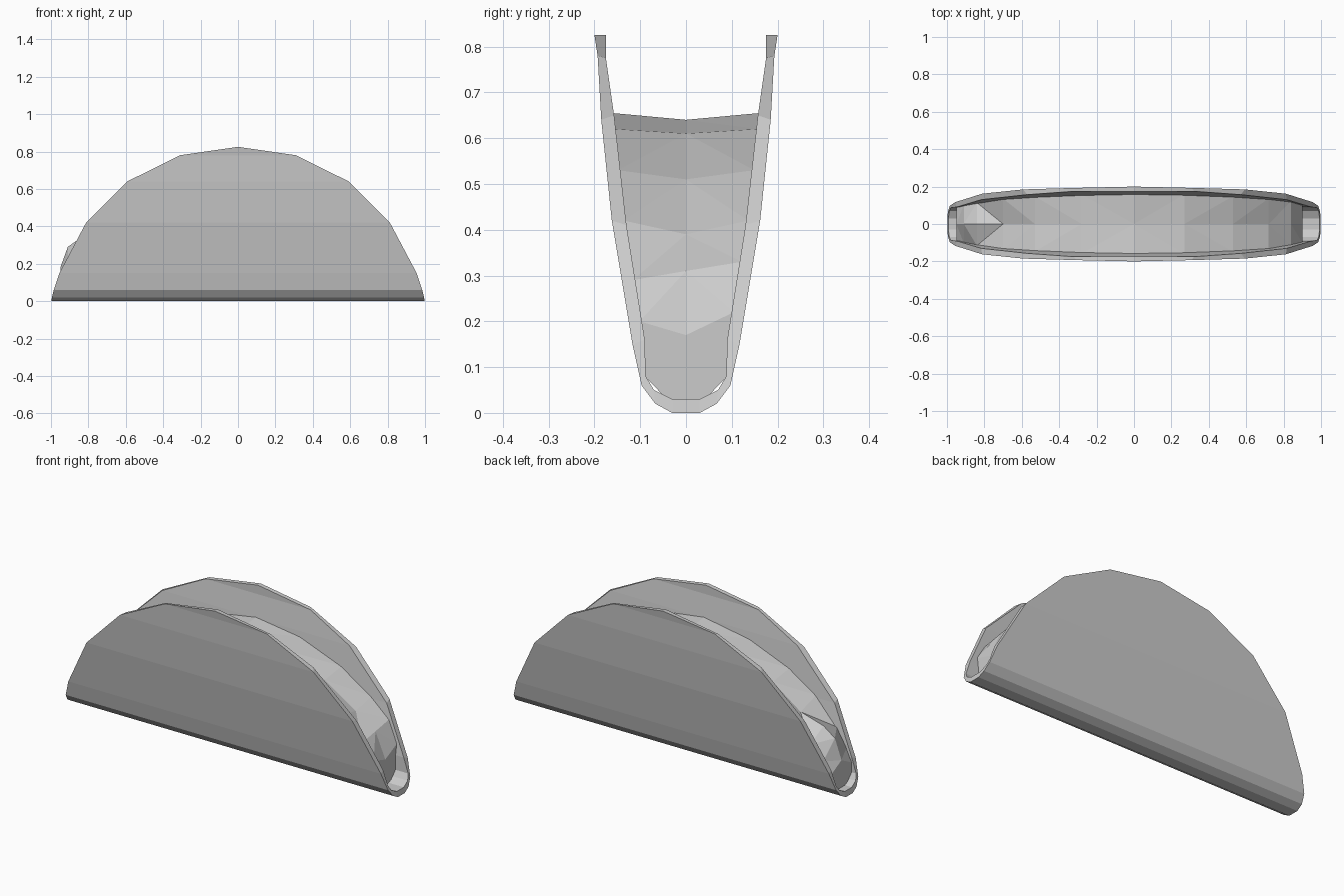
import bpy
import bmesh

cube = bpy.data.objects.get("Cube")
if cube:
    bpy.data.objects.remove(cube, do_unlink=True)

# One plain grey for everything
grey = bpy.data.materials.new("light grey")
grey.use_nodes = True
grey.diffuse_color = (0.6, 0.6, 0.6, 1)
bsdf = next(n for n in grey.node_tree.nodes if n.type == "BSDF_PRINCIPLED")
bsdf.inputs["Base Color"].default_value = grey.diffuse_color

# Half profiles (y, z) from the rim down to the fold, and the rim arc (z, x)
OUTER = [(.2, .825), (.193, .78), (.185, .64), (.162, .42),
         (.117, .15), (.097, .06), (.067, .02), (.03, 0)]
INNER = [(.175, .825), (.175, .775), (.157, .65), (.13, .41),
         (.09, .16), (.088, .08), (.07, .05), (.03, .03)]
ARC = [(0, .998), (.02, .995), (.06, .985), (.15, .955),
       (.42, .812), (.64, .592), (.78, .31), (.825, 0)]


def interpolate(points, t):
    for (a, u), (b, v) in zip(points, points[1:]):
        if t <= b:
            return u + (v - u) * (t - a) / (b - a)
    return points[-1][1]


def finish(name, bm):
    bmesh.ops.remove_doubles(bm, verts=bm.verts, dist=0.0005)
    bmesh.ops.recalc_face_normals(bm, faces=bm.faces)
    mesh = bpy.data.meshes.new(name)
    bm.to_mesh(mesh)
    bm.free()
    mesh.materials.append(grey)
    obj = bpy.data.objects.new(name, mesh)
    bpy.context.collection.objects.link(obj)
    return obj


def loft(rings):
    """Join closed rings of points and cap both ends."""
    bm = bmesh.new()
    rows = [[bm.verts.new(p) for p in ring] for ring in rings]
    n = len(rows[0])
    for a, b in zip(rows, rows[1:]):
        for i in range(n):
            j = (i + 1) % n
            bm.faces.new((a[i], a[j], b[j], b[i]))
    bm.faces.new(rows[0])
    bm.faces.new(rows[-1])
    return bm


# Folded shell: half-round walls joined by a rounded fold
def both_sides(half):
    return half + [(-y, z) for y, z in reversed(half)]


rings = []
for (yo, zo), (yi, zi) in zip(both_sides(OUTER), both_sides(INNER)):
    xo, xi = interpolate(ARC, zo), interpolate(ARC, zi)
    rings.append([(-xo, yo, zo), (xo, yo, zo), (xi, yi, zi), (-xi, yi, zi)])
finish("folded_shell", loft(rings))

# Filling: faceted, uneven top (x, front height, middle height, back height)
STATIONS = [(-.95, .13, .18, .13), (-.91, .2, .29, .2), (-.84, .29, .34, .28),
            (-.7, .42, .38, .42), (-.53, .52, .5, .52), (-.28, .61, .6, .61),
            (0, .655, .64, .655), (.27, .62, .61, .62), (.53, .53, .51, .53),
            (.72, .42, .39, .42), (.84, .29, .31, .33), (.9, .2, .17, .22)]
WALL = [(z, y) for y, z in reversed(INNER)]
rings = []
for x, front, middle, back in STATIONS:
    yf = interpolate(WALL, front) + .005
    yb = interpolate(WALL, back) + .005
    rings.append([(x, -.04, .028), (x, -.09, .08), (x, -yf, front),
                  (x, 0, middle),
                  (x, yb, back), (x, .09, .08), (x, .04, .028)])
bm = loft(rings)
bmesh.ops.triangulate(bm, faces=[f for f in bm.faces if len(f.verts) == 4])
finish("filling", bm)
